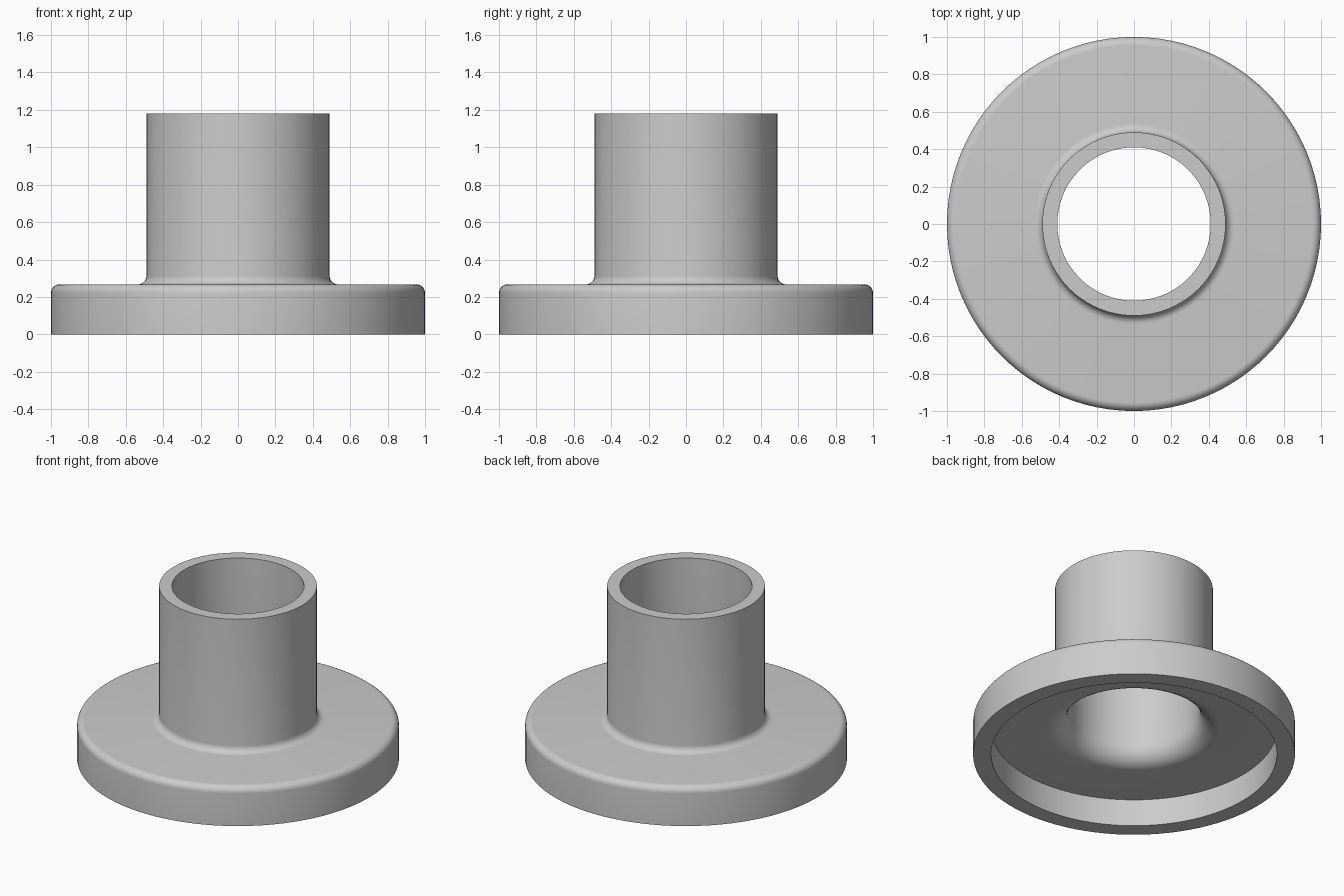
import bpy
import bmesh
from math import pi, cos, sin, radians
from mathutils import Vector

cube = bpy.data.objects.get("Cube")
if cube:
    bpy.data.objects.remove(cube, do_unlink=True)

# Overall sizes
FLANGE_R, TUBE_R, BORE_R, RECESS_R = 1.0, 0.49, 0.41, 0.888
HEIGHT, FLANGE_TOP, RECESS_TOP = 1.18, 0.267, 0.185
FILLET = 0.045
FLARE = FILLET + TUBE_R - BORE_R
SEGMENTS, ARC_STEPS = 96, 8


def arc(r, z, radius, start, end):
    """Points of an arc in the radius-height plane, angles in degrees."""
    angles = [radians(start + (end - start) * i / ARC_STEPS) for i in range(ARC_STEPS + 1)]
    return [(r + radius * cos(a), z + radius * sin(a)) for a in angles]


def lathe(name, profile, material):
    """Revolve a closed profile about the vertical axis."""
    bm = bmesh.new()
    verts = [bm.verts.new((r, 0, z)) for r, z in profile]
    edges = [bm.edges.new((v, verts[i - 1])) for i, v in enumerate(verts)]
    bmesh.ops.spin(bm, geom=verts + edges, cent=Vector(), axis=Vector((0, 0, 1)),
                   angle=2 * pi, steps=SEGMENTS)
    bmesh.ops.remove_doubles(bm, verts=bm.verts, dist=0.0001)
    bmesh.ops.recalc_face_normals(bm, faces=bm.faces)
    mesh = bpy.data.meshes.new(name)
    bm.to_mesh(mesh)
    bm.free()
    mesh.materials.append(material)
    obj = bpy.data.objects.new(name, mesh)
    bpy.context.collection.objects.link(obj)
    bpy.ops.object.select_all(action="DESELECT")
    obj.select_set(True)
    bpy.context.view_layer.objects.active = obj
    bpy.ops.object.shade_smooth_by_angle(angle=radians(30))
    return obj


grey = bpy.data.materials.new("plain grey")
grey.use_nodes = True
colour = (0.6, 0.6, 0.6, 1)
grey.diffuse_color = colour
grey.node_tree.nodes["Principled BSDF"].inputs["Base Color"].default_value = colour

# Flange rim, filleted neck, tube, flared bore and underside recess
profile = [(RECESS_R, 0), (FLANGE_R, 0)]
profile += arc(FLANGE_R - FILLET, FLANGE_TOP - FILLET, FILLET, 0, 90)
profile += arc(TUBE_R + FILLET, FLANGE_TOP + FILLET, FILLET, 270, 180)
profile += [(TUBE_R, HEIGHT), (BORE_R, HEIGHT)]
profile += arc(BORE_R + FLARE, RECESS_TOP + FLARE, FLARE, 180, 270)
profile += [(RECESS_R, RECESS_TOP)]
lathe("flanged_collar", profile, grey)
